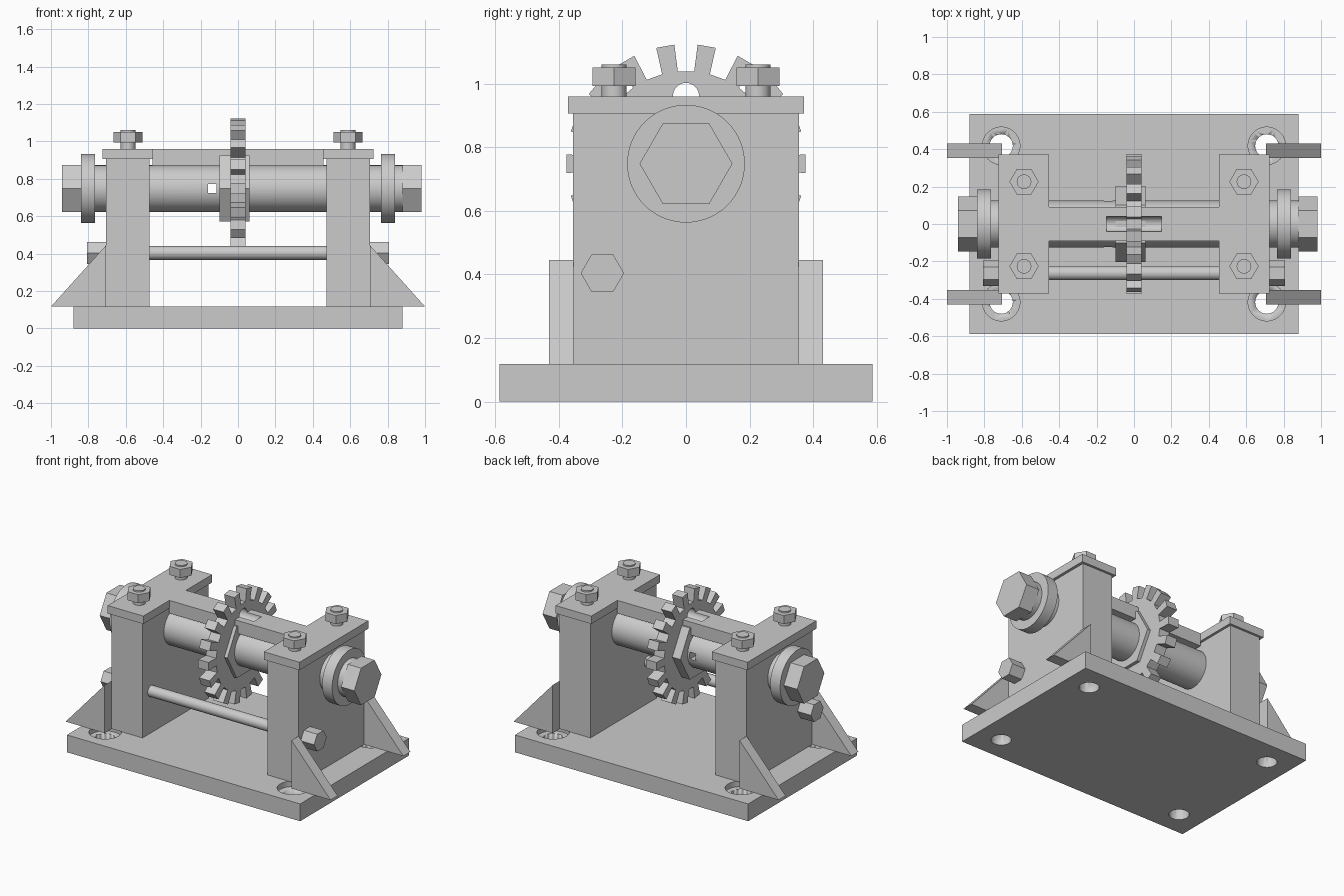
import bpy, bmesh
from math import pi, sin, cos, radians
from mathutils import Matrix

if "Cube" in bpy.data.objects:
    bpy.data.objects.remove(bpy.data.objects["Cube"])


def finish(name, bm, smooth=False):
    bmesh.ops.recalc_face_normals(bm, faces=bm.faces)
    me = bpy.data.meshes.new(name)
    bm.to_mesh(me)
    bm.free()
    ob = bpy.data.objects.new(name, me)
    bpy.context.collection.objects.link(ob)
    if smooth:
        bpy.ops.object.select_all(action='DESELECT')
        ob.select_set(True)
        bpy.context.view_layer.objects.active = ob
        bpy.ops.object.shade_smooth_by_angle(angle=radians(30))
    return ob


def box(name, x, y, z):
    bm = bmesh.new()
    m = Matrix.Translation([(a + b) / 2 for a, b in (x, y, z)])
    m = m @ Matrix.Diagonal([b - a for a, b in (x, y, z)] + [1])
    bmesh.ops.create_cube(bm, size=1, matrix=m)
    return finish(name, bm)


def prism(name, pts, lo, hi, axis, smooth=False):
    """Extrude a 2D outline along x (pts = y,z), y (pts = x,z) or z (pts = x,y)."""
    put = {'x': lambda a, b, t: (t, a, b), 'y': lambda a, b, t: (a, t, b),
           'z': lambda a, b, t: (a, b, t)}[axis]
    bm = bmesh.new()
    r0 = [bm.verts.new(put(a, b, lo)) for a, b in pts]
    r1 = [bm.verts.new(put(a, b, hi)) for a, b in pts]
    bm.faces.new(r0)
    bm.faces.new(r1)
    n = len(pts)
    for i in range(n):
        j = (i + 1) % n
        bm.faces.new((r0[i], r0[j], r1[j], r1[i]))
    return finish(name, bm, smooth)


def ring(cx, cy, r, n):
    return [(cx + r * cos(2 * pi * i / n), cy + r * sin(2 * pi * i / n)) for i in range(n)]


def cyl(name, c, r, lo, hi, axis, n=48):
    return prism(name, ring(*c, r, n), lo, hi, axis, n > 8)


def cut(ob, cutter):
    cutter.hide_render = True
    mod = ob.modifiers.new('cut', 'BOOLEAN')
    mod.operation = 'DIFFERENCE'
    mod.solver = 'EXACT'
    mod.object = cutter
    bpy.context.view_layer.objects.active = ob
    bpy.ops.object.modifier_apply(modifier=mod.name)
    bpy.data.objects.remove(cutter)


SH = (0, 0.748)        # shaft centre (y, z)
ROD = (-0.263, 0.404)  # tie rod centre (y, z)

# base plate with counterbored bolt holes
base = box('base_plate', (-0.88, 0.88), (-0.587, 0.587), (0, 0.118))
for sx in (-1, 1):
    for sy in (-1, 1):
        c = (sx * 0.71, sy * 0.418)
        cut(base, cyl('bolt_hole_cutter', c, 0.062, -0.1, 0.3, 'z'))
        cut(base, cyl('counterbore_cutter', c, 0.1, 0.08, 0.3, 'z'))

for s, side in ((-1, 'left'), (1, 'right')):
    span = lambda a, b: tuple(sorted((s * a, s * b)))
    # upright and its cap
    box(side + '_upright', span(0.472, 0.705), (-0.355, 0.355), (0.118, 0.906))
    box(side + '_cap', span(0.455, 0.724), (-0.371, 0.371), (0.906, 0.96))
    # shaft flange and tie rod head
    cyl(side + '_flange', SH, 0.185, *span(0.765, 0.84), 'x', 64)
    cyl(side + '_rod_head', ROD, 0.068, *span(0.705, 0.806), 'x', 6)
    for t, end in ((-1, 'front'), (1, 'back')):
        # triangular gusset
        prism(f'{side}_{end}_gusset', [(s * 0.705, 0.117), (s, 0.117), (s * 0.705, 0.445)],
              t * 0.354, t * 0.43, 'y')
        # cap stud and nut
        c = (s * 0.588, t * 0.226)
        cyl(f'{side}_{end}_stud', c, 0.039, 0.95, 1.06, 'z', 32)
        cyl(f'{side}_{end}_nut', c, 0.078, 0.993, 1.051, 'z', 6)

# main shaft with a square cross hole, and its hex ends
shaft = cyl('shaft', SH, 0.125, -0.85, 0.89, 'x', 64)
cut(shaft, box('pin_slot_cutter', (-0.16, -0.115), (-0.3, 0.3), (0.724, 0.772)))
cyl('left_shaft_head', SH, 0.146, -0.942, -0.84, 'x', 6)
cyl('right_shaft_head', SH, 0.146, 0.88, 0.98, 'x', 6)
cyl('tie_rod', ROD, 0.037, -0.72, 0.72, 'x', 32)

# bridge between the caps
bridge = box('bridge', (-0.456, 0.456), (-0.09, 0.09), (0.872, 0.96))

# toothed wheel: 18 straight teeth
outline = []
for i in range(18):
    a = radians(10 + 20 * i)
    for r, w in ((0.29, -0.025), (0.375, -0.029), (0.375, 0.029), (0.29, 0.025)):
        outline.append((r * cos(a) - w * sin(a), SH[1] + r * sin(a) + w * cos(a)))
# turn so that a tooth points straight to the front and back
a = radians(-10)
outline = [(y * cos(a) - (z - SH[1]) * sin(a), SH[1] + y * sin(a) + (z - SH[1]) * cos(a))
           for y, z in outline]
gear = prism('toothed_wheel', outline, -0.039, 0.039, 'x')
cyl('wheel_hub', SH, 0.203, -0.1, 0.062, 'x', 6)

# round groove along the bridge and through the wheel
for ob in (bridge, gear):
    cut(ob, cyl('groove_cutter', (0, 0.961), 0.041, -0.148, 0.148, 'x', 32))
